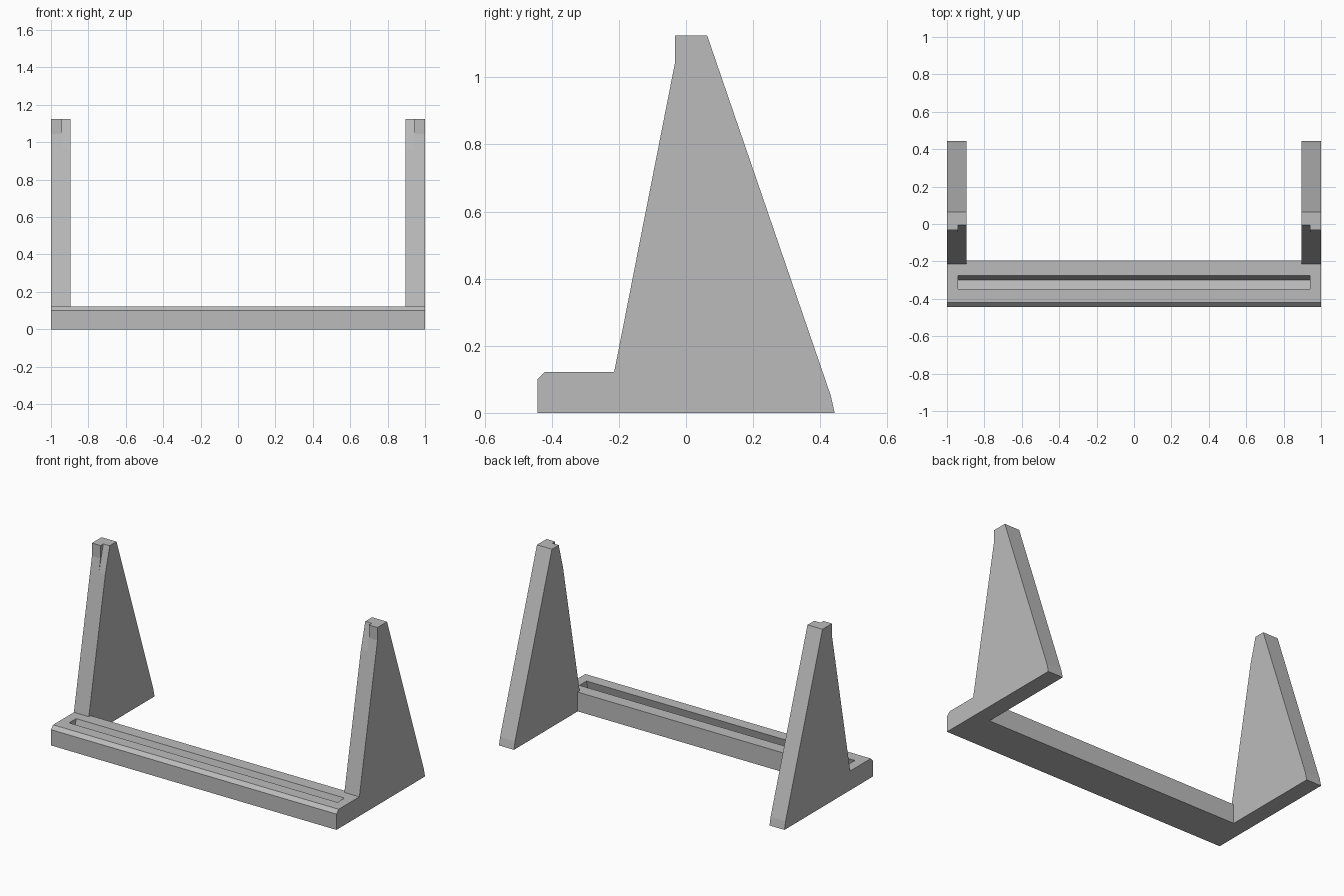
import bpy
import bmesh

cube = bpy.data.objects.get("Cube")
if cube:
    bpy.data.objects.remove(cube, do_unlink=True)

grey = bpy.data.materials.new("plain grey")
grey.use_nodes = True
colour = (0.5, 0.5, 0.5, 1)
grey.diffuse_color = colour
grey.node_tree.nodes["Principled BSDF"].inputs["Base Color"].default_value = colour


def extrude_profile(name, profile, x0, x1):
    """Extrude a (y, z) outline along x."""
    bm = bmesh.new()
    face = bm.faces.new([bm.verts.new((x0, y, z)) for y, z in profile])
    moved = bmesh.ops.extrude_face_region(bm, geom=[face])["geom"]
    verts = [v for v in moved if isinstance(v, bmesh.types.BMVert)]
    bmesh.ops.translate(bm, verts=verts, vec=(x1 - x0, 0, 0))
    bmesh.ops.recalc_face_normals(bm, faces=bm.faces)
    mesh = bpy.data.meshes.new(name)
    bm.to_mesh(mesh)
    bm.free()
    mesh.materials.append(grey)
    obj = bpy.data.objects.new(name, mesh)
    bpy.context.collection.objects.link(obj)
    return obj


def combine(target, other, operation):
    """Apply a boolean and discard the second object."""
    mod = target.modifiers.new("join", "BOOLEAN")
    mod.operation = operation
    mod.solver = "EXACT"
    mod.object = other
    bpy.context.view_layer.objects.active = target
    bpy.ops.object.modifier_apply(modifier=mod.name)
    bpy.data.objects.remove(other, do_unlink=True)


HEIGHT, BASE = 1.125, 0.122
INNER, NOTCH = 0.895, 0.94
LEAN = 0.27

# Crossbar with a chamfered front edge
front = [(-0.443, 0), (-0.443, 0.1), (-0.421, BASE)]
stand = extrude_profile("display_stand", front + [(-0.195, BASE), (-0.195, 0)], -1, 1)

# Tapered uprights, each with a leaning notch at the inner front corner
upright = front + [(-0.214, BASE), (-0.033, 1.043), (-0.033, HEIGHT),
                   (0.063, HEIGHT), (0.432, 0.05), (0.443, 0)]
top, low = HEIGHT + 0.05, 0.9
notch = [(-0.005 + LEAN * (z - HEIGHT), z) for z in (low, top)]
notch += [(-0.2, top), (-0.2, low)]
for side in (-1, 1):
    leg = extrude_profile("upright", upright, side * INNER, side)
    cutter = extrude_profile("notch_cutter", notch, side * 0.85, side * NOTCH)
    combine(leg, cutter, "DIFFERENCE")
    combine(stand, leg, "UNION")

# Leaning slot along the crossbar, its floor square to the lean
rise = 0.05
slot = [(-0.276 + LEAN * rise, BASE + rise), (-0.3, 0.033),
        (-0.366, 0.051), (-0.347 + LEAN * rise, BASE + rise)]
combine(stand, extrude_profile("slot_cutter", slot, -NOTCH, NOTCH), "DIFFERENCE")
